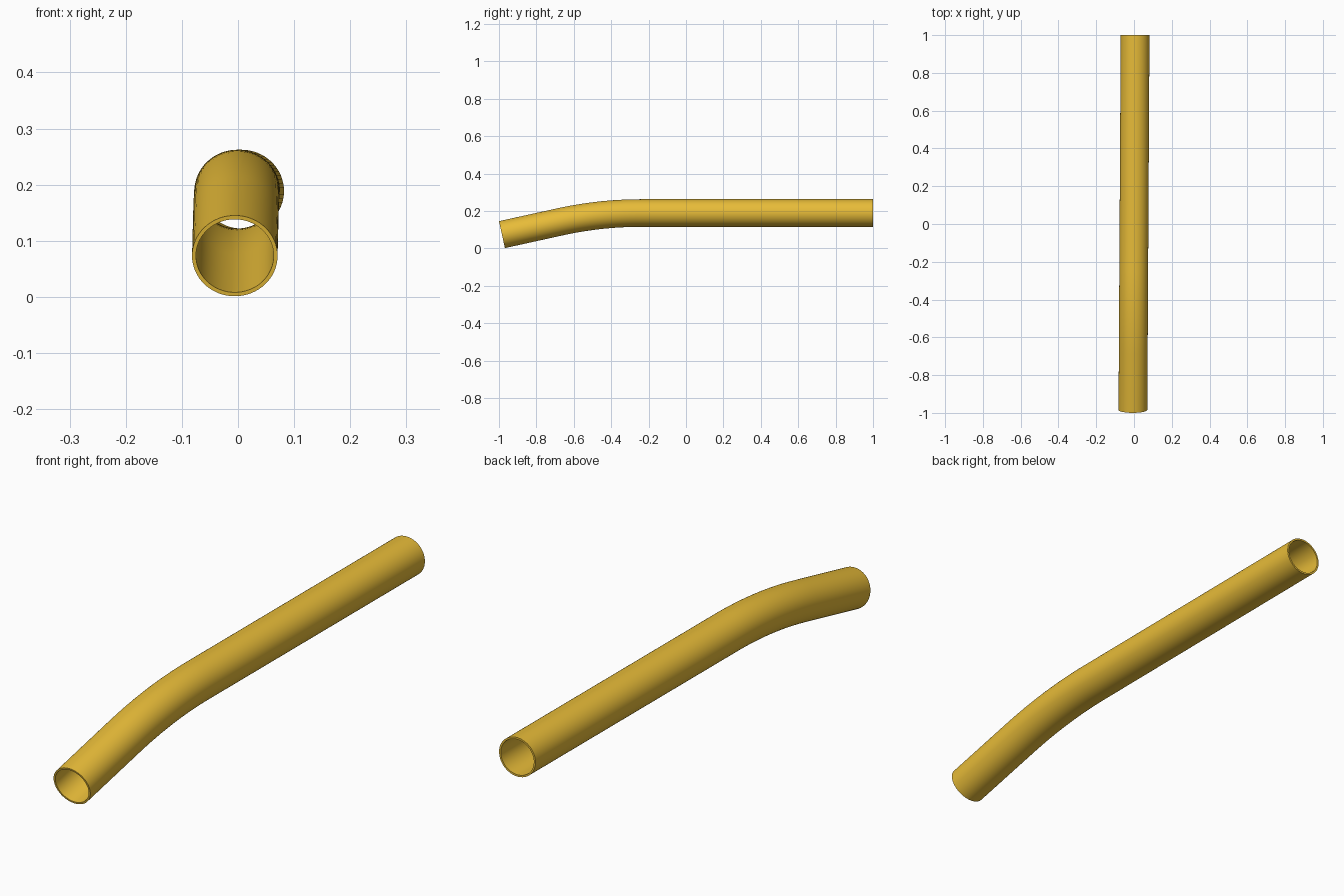
import bpy, bmesh, math
from mathutils import Vector

if "Cube" in bpy.data.objects:
    bpy.data.objects.remove(bpy.data.objects["Cube"])

SEG = 64
ANGLE = math.radians(12.4)      # downward tilt of the front leg
KNEE, Z0 = -0.459, 0.1887       # bend corner and height of the straight run
TANGENT = 0.22                  # distance from corner to each end of the bend

# Centre line in the y-z plane: straight run, arc, tilted leg
path = [(1.0, Z0, 0.0)]
R = TANGENT / math.tan(ANGLE / 2)
for i in range(17):
    a = ANGLE * i / 16
    path.append((KNEE + TANGENT - R * math.sin(a), Z0 - R * (1 - math.cos(a)), a))
y_end = -0.984
path.append((y_end, Z0 - (KNEE - y_end) * math.tan(ANGLE), ANGLE))

bm = bmesh.new()


def ring(y, z, a, rx, rz):
    """Oval cross-section square to the path; the pipe yaws slightly in x."""
    verts = []
    for k in range(SEG):
        t = 2 * math.pi * k / SEG
        u, v = rx * math.cos(t), rz * math.sin(t)
        verts.append(bm.verts.new(Vector((0.0058 * y + u, y - v * math.sin(a),
                                          z + v * math.cos(a)))))
    return verts


def bridge(r1, r2):
    for k in range(SEG):
        n = (k + 1) % SEG
        bm.faces.new((r1[k], r1[n], r2[n], r2[k]))


# Outer skin, inner bore and the two rims form one closed loop of rings
outer = [ring(*p, 0.0762, 0.0737) for p in path]
inner = [ring(*p, 0.0692, 0.0667) for p in path]
loop = outer + inner[::-1]
for i in range(len(loop)):
    bridge(loop[i], loop[(i + 1) % len(loop)])
bmesh.ops.recalc_face_normals(bm, faces=bm.faces)

mesh = bpy.data.meshes.new("bent_pipe")
bm.to_mesh(mesh)
bm.free()
pipe = bpy.data.objects.new("bent_pipe", mesh)
bpy.context.collection.objects.link(pipe)

# Yellow finish
mat = bpy.data.materials.new("yellow")
mat.diffuse_color = (0.80, 0.50, 0.04, 1)
mat.use_nodes = True
mat.node_tree.nodes["Principled BSDF"].inputs["Base Color"].default_value = mat.diffuse_color
mesh.materials.append(mat)

bpy.context.view_layer.objects.active = pipe
pipe.select_set(True)
bpy.ops.object.shade_smooth_by_angle(angle=math.radians(30))
